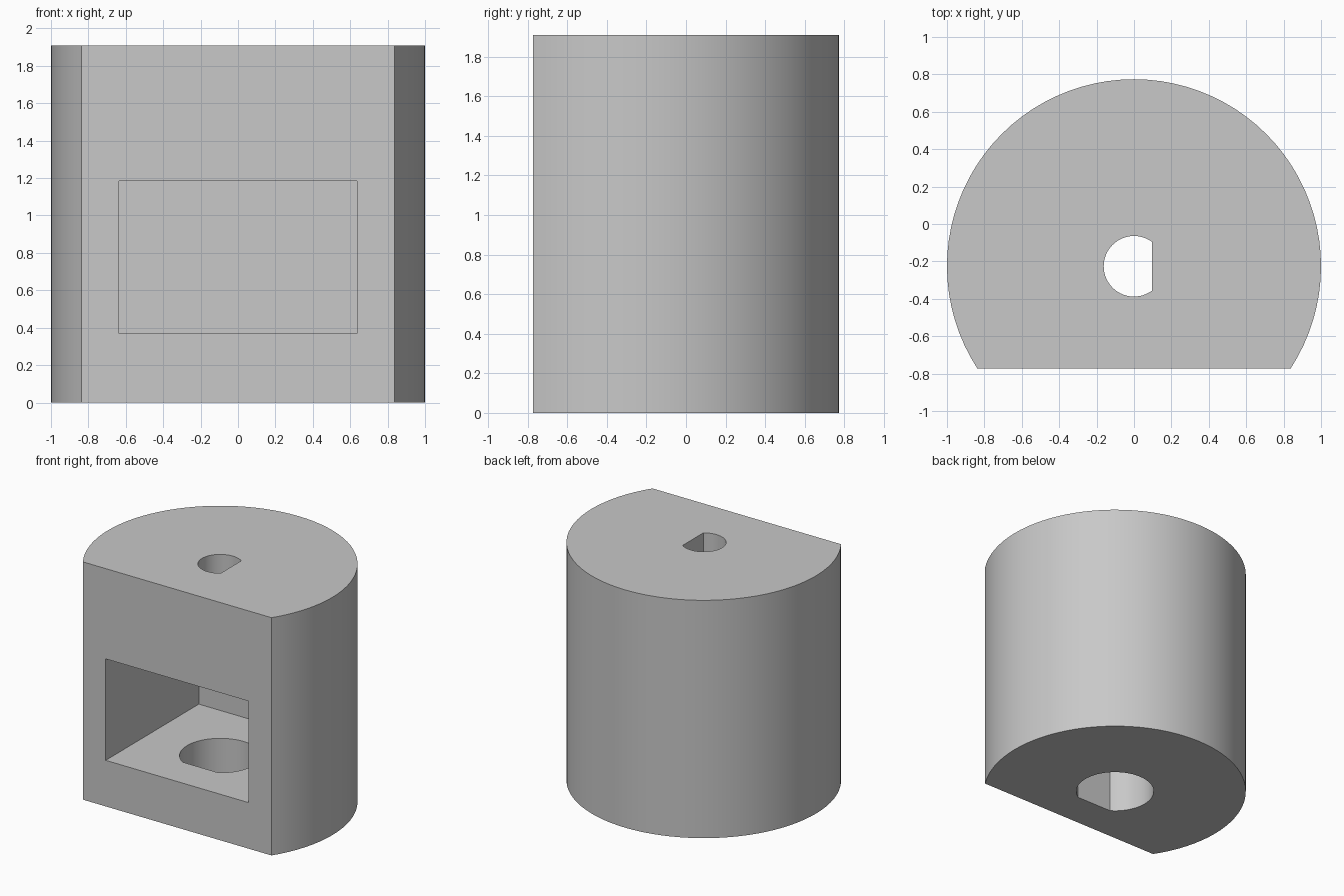
import bpy, bmesh, math
from mathutils import Matrix, Vector

cube = bpy.data.objects.get("Cube")
if cube:
    bpy.data.objects.remove(cube, do_unlink=True)

AXIS_Y = -0.226   # shared axis of the body and both bores
HEIGHT = 1.91

grey = bpy.data.materials.new("light_grey")
grey.use_nodes = True
colour = (0.58, 0.58, 0.58, 1)
grey.diffuse_color = colour
grey.node_tree.nodes["Principled BSDF"].inputs["Base Color"].default_value = colour


def link(name, bm):
    bmesh.ops.recalc_face_normals(bm, faces=bm.faces)
    mesh = bpy.data.meshes.new(name)
    bm.to_mesh(mesh)
    bm.free()
    mesh.materials.append(grey)
    obj = bpy.data.objects.new(name, mesh)
    bpy.context.collection.objects.link(obj)
    return obj


def d_prism(name, radius, flat, facing, bottom, top, steps):
    """Upright D-shaped prism: a circle cut by a flat at a distance from its axis."""
    bm = bmesh.new()
    half = math.acos(flat / radius)
    sweep = 2 * (math.pi - half)
    angles = [facing + half + sweep * i / steps for i in range(steps + 1)]
    ring = [bm.verts.new((radius * math.cos(a), AXIS_Y + radius * math.sin(a), bottom))
            for a in angles]
    base = bm.faces.new(ring)
    grown = bmesh.ops.extrude_face_region(bm, geom=[base])["geom"]
    moved = [v for v in grown if isinstance(v, bmesh.types.BMVert)]
    bmesh.ops.translate(bm, verts=moved, vec=(0, 0, top - bottom))
    return link(name, bm)


def box(name, low, high):
    low, high = Vector(low), Vector(high)
    bm = bmesh.new()
    place = Matrix.Translation((low + high) / 2) @ Matrix.Diagonal((*(high - low), 1))
    bmesh.ops.create_cube(bm, size=1, matrix=place)
    return link(name, bm)


FRONT = -math.pi / 2

# Round body with a flat front
body = d_prism("housing", 1.0, 0.546, FRONT, 0, HEIGHT, 60)

# Front pocket, small bore above it and large bore below it
cutters = [
    box("pocket_cutter", (-0.635, -1, 0.37), (0.635, 0.41, 1.185)),
    d_prism("upper_bore_cutter", 0.162, 0.096, 0, 1.0, HEIGHT + 0.2, 40),
    d_prism("lower_bore_cutter", 0.296, 0.25, FRONT, -0.2, 0.6, 48),
]

bpy.context.view_layer.objects.active = body
for cutter in cutters:
    cutter.hide_render = True
    cut = body.modifiers.new(cutter.name, "BOOLEAN")
    cut.operation = "DIFFERENCE"
    cut.solver = "EXACT"
    cut.object = cutter
    bpy.ops.object.modifier_apply(modifier=cut.name)
    bpy.data.objects.remove(cutter, do_unlink=True)

# Smooth curved walls, crisp corners
bpy.ops.object.select_all(action="DESELECT")
body.select_set(True)
bpy.ops.object.shade_smooth_by_angle(angle=math.radians(25))
